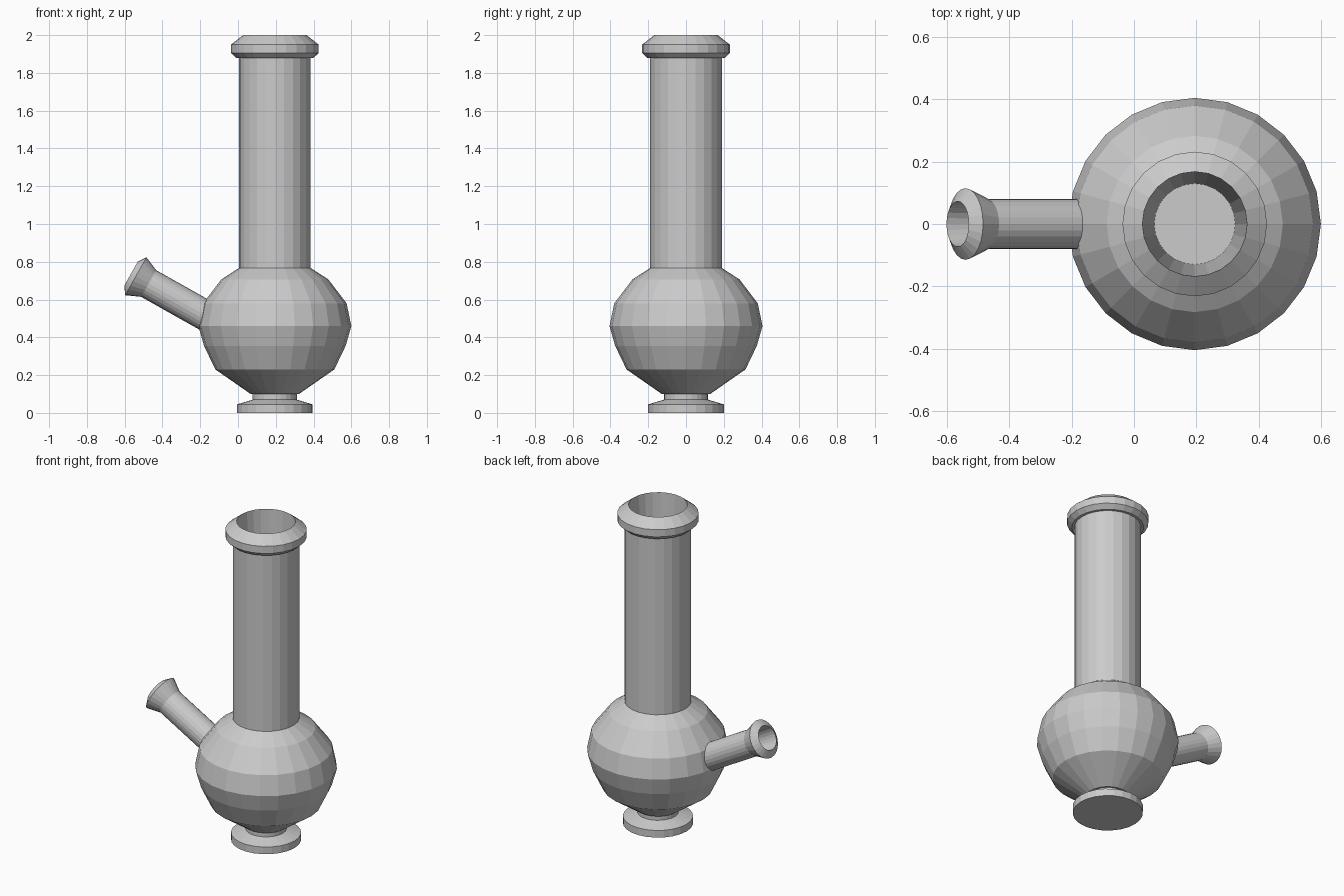
import bpy, bmesh, math
from mathutils import Vector

if "Cube" in bpy.data.objects:
    bpy.data.objects.remove(bpy.data.objects["Cube"])

SIDES = 24

def lathe(name, profile, origin, axis=(0, 0, 1), sides=SIDES):
    """Revolve (radius, height) points about an axis; radius 0 closes to a point."""
    bm = bmesh.new()
    rings = []
    for r, h in profile:
        if r == 0:
            rings.append([bm.verts.new((0, 0, h))])
        else:
            rings.append([bm.verts.new((r * math.cos(2 * math.pi * i / sides),
                                        r * math.sin(2 * math.pi * i / sides), h))
                          for i in range(sides)])
    for a, b in zip(rings, rings[1:]):
        for i in range(sides):
            j = (i + 1) % sides
            loop = [a[i % len(a)], a[j % len(a)], b[j % len(b)], b[i % len(b)]]
            bm.faces.new(list(dict.fromkeys(loop)))
    bmesh.ops.recalc_face_normals(bm, faces=bm.faces)
    mesh = bpy.data.meshes.new(name)
    bm.to_mesh(mesh)
    bm.free()
    ob = bpy.data.objects.new(name, mesh)
    ob.location = origin
    ob.rotation_euler = Vector(axis).to_track_quat('Z', 'Y').to_euler()
    bpy.context.collection.objects.link(ob)
    return ob

# Foot, bulb, long neck, rim and hollow bore in one turned profile
lathe("vessel", [
    (0, 0), (0.20, 0), (0.20, 0.045), (0.117, 0.07), (0.117, 0.10),   # foot
    (0.128, 0.10), (0.315, 0.23), (0.375, 0.355), (0.405, 0.46),      # bulb
    (0.38, 0.58), (0.283, 0.707), (0.19, 0.767),
    (0.19, 1.88), (0.205, 1.88), (0.232, 1.905), (0.232, 1.95),       # neck, rim
    (0.168, 2.0), (0.13, 0.77), (0, 0.77),                            # bore
], (0.195, 0, 0))

# Slanted side spout with flared, hollow mouth
lathe("side_spout", [
    (0, -0.42), (0.081, -0.42), (0.081, 0), (0.115, 0.078),
    (0.073, 0.107), (0.055, -0.3), (0, -0.3),
], (-0.473, 0, 0.685), (-0.87, 0, 0.49))
